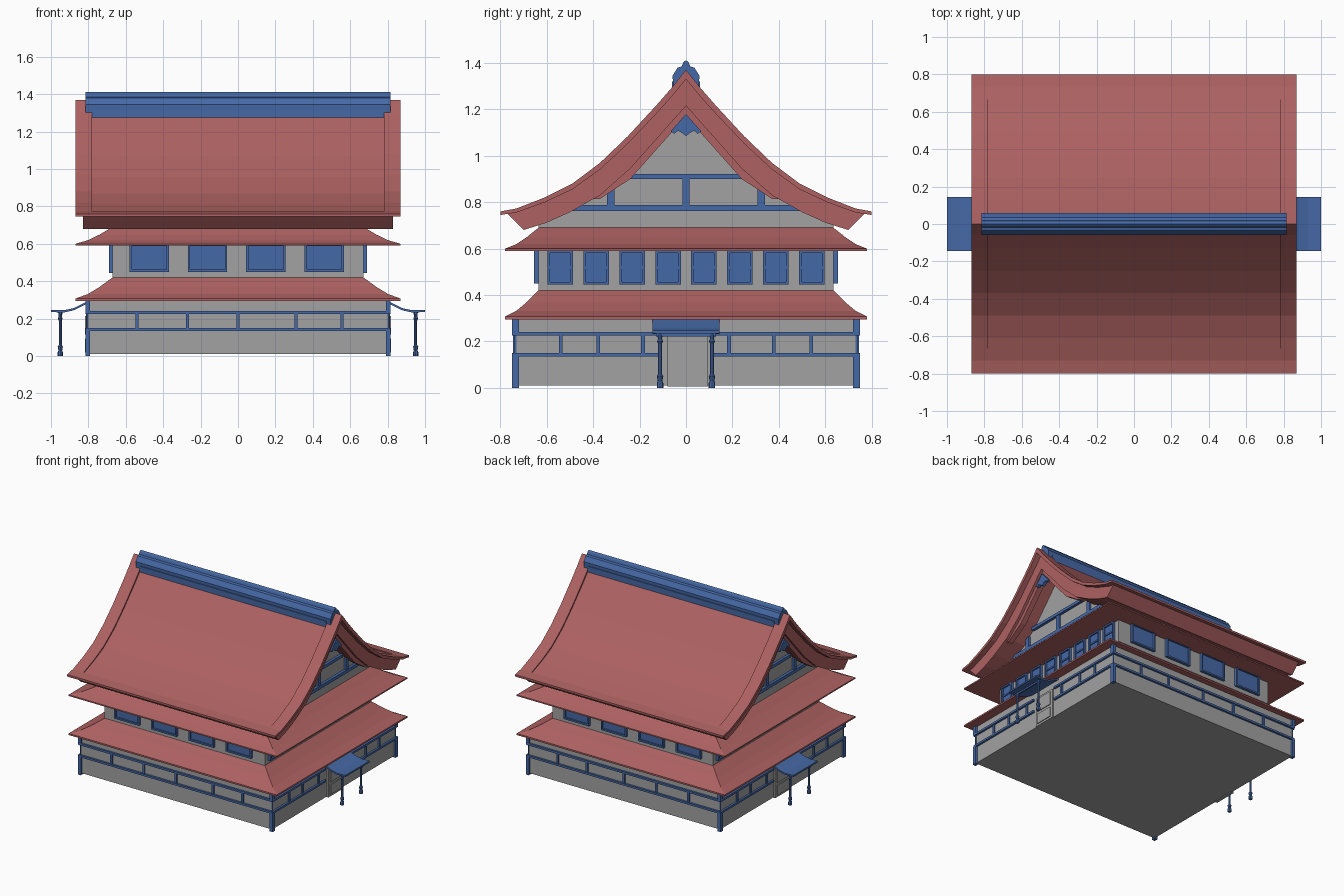
import bpy, bmesh, math

cube = bpy.data.objects.get("Cube")
if cube:
    bpy.data.objects.remove(cube, do_unlink=True)


def material(name, rgb):
    m = bpy.data.materials.new(name)
    m.use_nodes = True
    m.diffuse_color = (*rgb, 1)
    m.node_tree.nodes["Principled BSDF"].inputs["Base Color"].default_value = (*rgb, 1)
    return m


RED = material("brick red", (0.42, 0.12, 0.12))
BLUE = material("deep blue", (0.06, 0.14, 0.38))
GREY = material("wall grey", (0.36, 0.36, 0.36))


def finish(name, bm, mat):
    bmesh.ops.recalc_face_normals(bm, faces=bm.faces)
    mesh = bpy.data.meshes.new(name)
    bm.to_mesh(mesh)
    bm.free()
    mesh.materials.append(mat)
    ob = bpy.data.objects.new(name, mesh)
    bpy.context.collection.objects.link(ob)
    return ob


def loft(bm, rings):
    """Closed solid through a list of equal-length point rings."""
    rings = [[bm.verts.new(p) for p in ring] for ring in rings]
    n = len(rings[0])
    for a, b in zip(rings, rings[1:]):
        for i in range(n):
            j = (i + 1) % n
            bm.faces.new((a[i], a[j], b[j], b[i]))
    bm.faces.new(rings[0])
    bm.faces.new(rings[-1])


def box(bm, x0, x1, y0, y1, z0, z1):
    loft(bm, [[(x0, y0, z), (x1, y0, z), (x1, y1, z), (x0, y1, z)] for z in (z0, z1)])


def wall_box(bm, side, u0, u1, z0, z1, d0, d1):
    """Box on one outside wall: u runs along it, d is the distance outward."""
    if side in ("front", "back"):
        s = -1 if side == "front" else 1
        box(bm, u0, u1, s * d0, s * d1, z0, z1)
    else:
        s = 1 if side == "left" else -1
        box(bm, s * d0, s * d1, u0, u1, z0, z1)


def prism(name, spans, profile, mat):
    """Extrude a (y, z) profile over each x span."""
    bm = bmesh.new()
    for x0, x1 in spans:
        loft(bm, [[(x, y, z) for y, z in profile] for x in (x0, x1)])
    return finish(name, bm, mat)


def mirrored(half):
    return [(-y, z) for y, z in reversed(half) if y > 0] + half


def slab(top, bottom):
    """Symmetric closed profile between two half curves starting at y = 0."""
    return mirrored(top) + mirrored(bottom)[::-1]


FRONTS, SIDES = ("front", "back"), ("left", "right")

# Walls of both storeys
for name, hx, hy, z0, z1 in (("lower_wall", 0.80, 0.735, 0.01, 0.30),
                             ("upper_wall", 0.67, 0.635, 0.40, 0.60)):
    bm = bmesh.new()
    box(bm, -hx, hx, -hy, hy, z0, z1)
    finish(name, bm, GREY)

# Skirt roofs with concave slopes
SKIRT = [(0, 0), (0, 0.012), (0.33, 0.036), (0.64, 0.073), (0.85, 0.104), (1, 0.125)]
for name, base, scale in (("lower_skirt_roof", 0.295, 1), ("upper_skirt_roof", 0.59, 0.8)):
    bm = bmesh.new()
    rings = []
    for f, h in SKIRT:
        hx, hy, z = 0.87 - 0.2 * f, 0.78 - 0.145 * f, base + h * scale
        rings.append([(-hx, -hy, z), (hx, -hy, z), (hx, hy, z), (-hx, hy, z)])
    loft(bm, rings)
    finish(name, bm, RED)

# Lower storey timber: corner posts, rails and studs
bm = bmesh.new()
for sx in (-1, 1):
    for sy in (-1, 1):
        for inner, outer, z0, z1 in ((0.030, 0.015, 0, 0.14), (0.02, 0.005, 0.14, 0.24),
                                     (0.030, 0.015, 0.235, 0.30)):
            box(bm, sx * (0.82 - inner), sx * (0.80 + outer),
                sy * (0.75 - inner), sy * (0.735 + outer), z0, z1)
finish("corner_posts", bm, BLUE)

bm = bmesh.new()
for z0, z1 in ((0.135, 0.15), (0.225, 0.24)):
    for side in FRONTS:
        wall_box(bm, side, -0.81, 0.81, z0, z1, 0.73, 0.75)
    for side in SIDES:
        for s in (-1, 1):
            wall_box(bm, side, s * 0.11, s * 0.745, z0, z1, 0.79, 0.815)
finish("wall_rails", bm, BLUE)

bm = bmesh.new()
for side in FRONTS:
    for u in (-0.54, -0.27, 0, 0.31, 0.555):
        wall_box(bm, side, u - 0.008, u + 0.008, 0.15, 0.225, 0.73, 0.745)
for side in SIDES:
    for u in (-0.54, -0.378, -0.185, 0.185, 0.378, 0.54):
        wall_box(bm, side, u - 0.008, u + 0.008, 0.15, 0.225, 0.79, 0.81)
finish("wall_studs", bm, BLUE)


# Upper storey windows
def window(bm, side, u, half, z0, z1, d, bar):
    e = 0.012
    wall_box(bm, side, u - half + e, u + half - e, z0 + e, z1 - e, d - 0.01, d + 0.008)
    for s in (-1, 1):
        wall_box(bm, side, u + s * half, u + s * (half - e), z0, z1, d - 0.01, d + 0.02)
    for z in (z0, z1 - e):
        wall_box(bm, side, u - half + e, u + half - e, z, z + e, d - 0.01, d + 0.02)
    if bar:
        zm = (z0 + z1) / 2
        wall_box(bm, side, u - half + e, u + half - e, zm - 0.006, zm + 0.006, d, d + 0.014)


bm = bmesh.new()
for side in FRONTS:
    for i in range(4):
        window(bm, side, -0.475 + 0.312 * i, 0.105, 0.45, 0.60, 0.635, False)
finish("wide_windows", bm, BLUE)
bm = bmesh.new()
for side in SIDES:
    for i in range(8):
        window(bm, side, 0.155 * (i - 3.5), 0.055, 0.445, 0.592, 0.67, True)
finish("narrow_windows", bm, BLUE)

# Main roof curves, half profiles from ridge to eave
TOP = [(0, 1.37), (0.06, 1.295), (0.13, 1.215), (0.25, 1.085), (0.37, 0.97),
       (0.49, 0.88), (0.61, 0.82), (0.73, 0.773), (0.80, 0.76)]
UNDER = [(y, z - 0.04 + 0.031 * y) for y, z in TOP]
FIELD = [(y, z - 0.02 + 0.018 * y) for y, z in TOP[:-1]]
BOARD = [(0, 1.215), (0.12, 1.08), (0.24, 0.945), (0.37, 0.83), (0.50, 0.757),
         (0.60, 0.712), (0.70, 0.68)]
TRIM = [(0, 1.17), (0.12, 1.035), (0.24, 0.90), (0.37, 0.815), (0.41, 0.812)]

prism("roof_field", [(-0.78, 0.78)], slab(FIELD, UNDER[:-1]), RED)
prism("roof_side_borders", [(-0.87, -0.78), (0.78, 0.87)], slab(TOP, UNDER), RED)
for label, s in (("front", -1), ("back", 1)):
    edge = [(s * y, z) for y, z in TOP[-2:] + UNDER[:-3:-1]]
    prism(label + "_eave_border", [(-0.78, 0.78)], edge, RED)
prism("roof_boards", [(-0.83, 0.83)], slab(UNDER[:-1] + [(0.77, 0.752)], BOARD), RED)
prism("gable_trim", [(-0.81, -0.77), (0.77, 0.81)],
      slab([(y, z + 0.01) for y, z in BOARD[:4]] + [(0.41, 0.82)], TRIM), RED)

# Gable wall with its beams and struts
GABLE = [(0, 1.24), (0.24, 0.97), (0.37, 0.86), (0.50, 0.78), (0.635, 0.72), (0.635, 0.66)]
prism("gable_wall", [(-0.67, 0.67)], mirrored(GABLE), GREY)
bm = bmesh.new()
for side in SIDES:
    wall_box(bm, side, -0.49, 0.49, 0.762, 0.787, 0.66, 0.69)
    wall_box(bm, side, -0.27, 0.27, 0.90, 0.922, 0.66, 0.69)
    for u, top in ((-0.325, 0.87), (0, 0.90), (0.325, 0.87)):
        wall_box(bm, side, u - 0.016, u + 0.016, 0.787, top, 0.66, 0.685)
finish("gable_beams", bm, BLUE)

# Scalloped pendants under the gable peaks
PENDANT = [(0, 1.18), (0.035, 1.14), (0.066, 1.105), (0.05, 1.095), (0.035, 1.108),
           (0.02, 1.10), (0, 1.085)]
prism("gable_pendants", [(-0.825, -0.80), (0.80, 0.825)],
      PENDANT + [(-y, z) for y, z in PENDANT[-2:0:-1]], BLUE)

# Ridge cap
RIDGE = [(0, 1.412), (0.012, 1.402), (0.018, 1.385), (0.036, 1.38), (0.058, 1.345),
         (0.055, 1.30)]
prism("ridge_cap", [(-0.815, 0.815)], mirrored(RIDGE), BLUE)
prism("ridge_saddle", [(-0.78, 0.78)], mirrored([(0, 1.34), (0.06, 1.32), (0.06, 1.265)]), BLUE)

# Porches: curved canopy, turned posts, beam and door
CANOPY = [(0.79, 0.30), (0.83, 0.28), (0.88, 0.256), (0.93, 0.245), (1.0, 0.247)]
POST = [(0.014, 0), (0.014, 0.02), (0.010, 0.03), (0.014, 0.05), (0.008, 0.06),
        (0.008, 0.19), (0.013, 0.20), (0.009, 0.21), (0.012, 0.24)]
for label, s in (("left", 1), ("right", -1)):
    bm = bmesh.new()
    outline = CANOPY + [(x, z - 0.012) for x, z in reversed(CANOPY)]
    loft(bm, [[(s * x, y, z) for x, z in outline] for y in (-0.145, 0.145)])
    finish(label + "_porch_canopy", bm, BLUE)

    bm = bmesh.new()
    for y in (-0.112, 0.112):
        loft(bm, [[(s * 0.95 + r * math.cos(a), y + r * math.sin(a), z)
                   for a in (math.tau * k / 8 for k in range(8))] for r, z in POST])
    wall_box(bm, label, -0.13, 0.13, 0.222, 0.236, 0.944, 0.956)
    finish(label + "_porch_posts", bm, BLUE)

    bm = bmesh.new()
    wall_box(bm, label, -0.08, 0.095, 0.005, 0.23, 0.79, 0.812)
    wall_box(bm, label, -0.06, 0.075, 0.02, 0.095, 0.80, 0.818)
    wall_box(bm, label, -0.06, 0.075, 0.115, 0.215, 0.80, 0.818)
    finish(label + "_door", bm, GREY)
